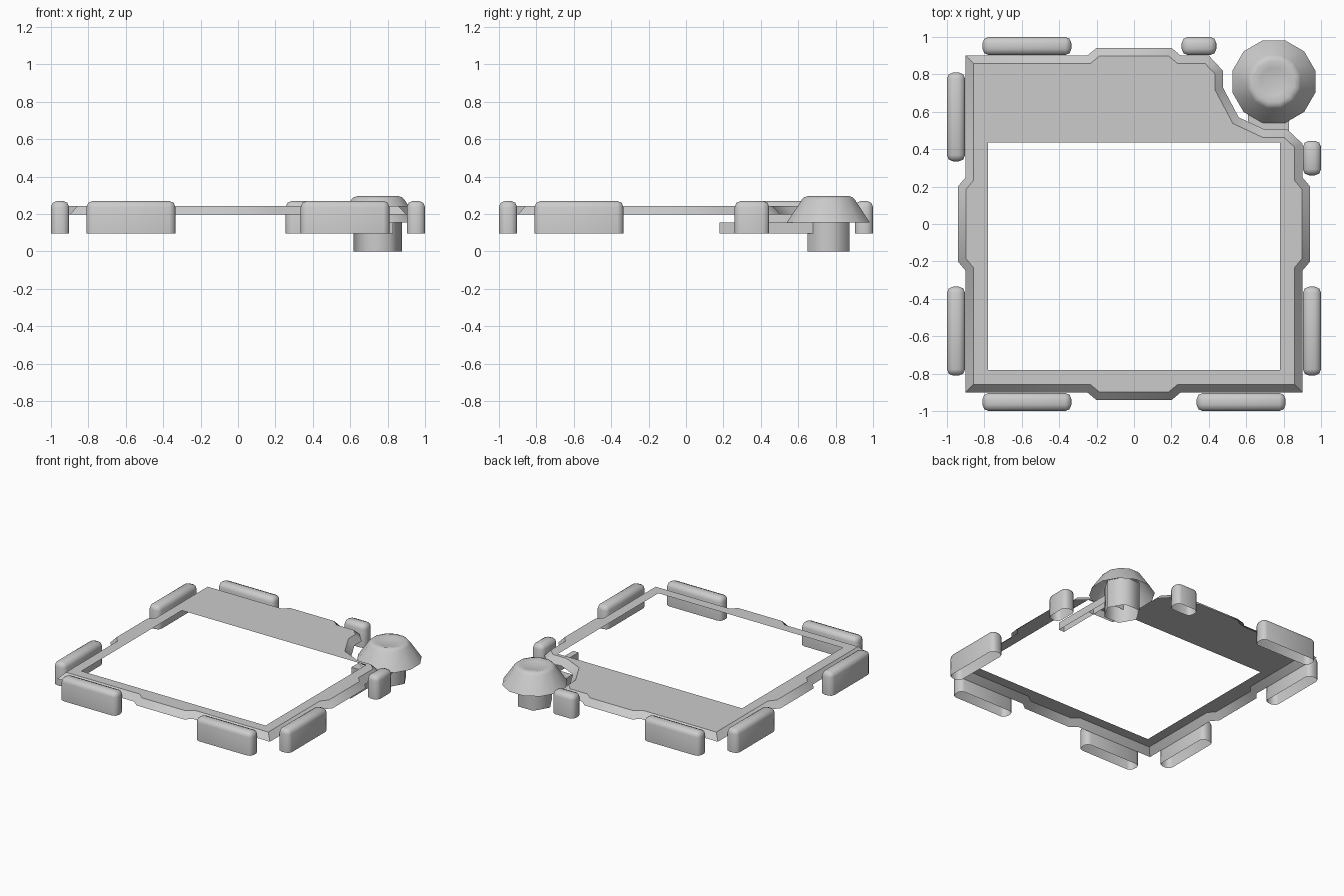
import bpy, bmesh, math
from mathutils import Vector, Matrix

cube = bpy.data.objects.get("Cube")
if cube:
    bpy.data.objects.remove(cube, do_unlink=True)

grey = bpy.data.materials.new("plain grey")
grey.use_nodes = True
shade = (0.6, 0.6, 0.6, 1)
grey.diffuse_color = shade
grey.node_tree.nodes["Principled BSDF"].inputs["Base Color"].default_value = shade


def finish(name, bm, angle=40):
    """Turn a bmesh into a shaded object."""
    mesh = bpy.data.meshes.new(name)
    bm.to_mesh(mesh)
    bm.free()
    mesh.materials.append(grey)
    obj = bpy.data.objects.new(name, mesh)
    bpy.context.collection.objects.link(obj)
    bpy.ops.object.select_all(action='DESELECT')
    obj.select_set(True)
    bpy.context.view_layer.objects.active = obj
    bpy.ops.object.shade_smooth_by_angle(angle=math.radians(angle))
    return obj


def inset(points, distance):
    """Mitred inward offset of a counter-clockwise outline."""
    result = []
    for i, p in enumerate(points):
        a = (p - points[i - 1]).normalized()
        b = (points[(i + 1) % len(points)] - p).normalized()
        na, nb = Vector((-a.y, a.x)), Vector((-b.y, b.x))
        result.append(p + (na + nb) * distance / (1 + na.dot(nb)))
    return result


def loop_edges(bm, verts):
    return [bm.edges.new((verts[i - 1], verts[i])) for i in range(len(verts))]


def open_block(name, x0, x1, y0, y1, z0, z1, bevel=0.0):
    """Box with rounded sides and top, open underneath."""
    bm = bmesh.new()
    bmesh.ops.create_cube(bm, size=1)
    for v in bm.verts:
        v.co = Vector(((x0 + x1) / 2 + v.co.x * (x1 - x0),
                       (y0 + y1) / 2 + v.co.y * (y1 - y0),
                       (z0 + z1) / 2 + v.co.z * (z1 - z0)))
    if bevel:
        edges = [e for e in bm.edges if max(v.co.z for v in e.verts) > z0 + 0.01]
        bmesh.ops.bevel(bm, geom=edges, offset=bevel, segments=2,
                        profile=0.5, affect='EDGES')
    bm.normal_update()
    bottom = [f for f in bm.faces if f.normal.z < -0.9]
    bmesh.ops.delete(bm, geom=bottom, context='FACES')
    return finish(name, bm, 50)


# Frame: sloped rim around a flat panel with a large opening
bump = [(0.9, -0.25), (0.942, -0.2), (0.942, 0.2), (0.9, 0.25)]
notch = [(0.9, 0.43), (0.82, 0.505), (0.7, 0.505), (0.56, 0.57),
         (0.475, 0.73), (0.475, 0.82), (0.4, 0.9)]
outline = []
for k in range(4):
    turn = Matrix.Rotation(k * math.pi / 2, 2)
    corner = notch if k == 0 else [(0.9, 0.9)]
    outline += [turn @ Vector(p) for p in bump + corner]

bm = bmesh.new()
outer = [bm.verts.new((p.x, p.y, 0.197)) for p in outline]
inner = [bm.verts.new((p.x, p.y, 0.243)) for p in inset(outline, 0.043)]
for i in range(len(outer)):
    bm.faces.new((outer[i - 1], outer[i], inner[i], inner[i - 1]))
rim = [bm.edges.get((inner[i - 1], inner[i])) for i in range(len(inner))]
opening = [bm.verts.new((x, y, 0.243)) for x, y in
           ((-0.78, -0.78), (0.78, -0.78), (0.78, 0.435), (-0.78, 0.435))]
bmesh.ops.triangle_fill(bm, edges=rim + loop_edges(bm, opening), use_beauty=True)
bm.normal_update()
for f in bm.faces:
    if f.normal.z < 0:
        f.normal_flip()
finish("frame", bm)

# Edge bumpers: start and end along each side
for name, side, start, end in (
        ("front_bumper_right", "front", -0.81, -0.335),
        ("front_bumper_left", "front", 0.335, 0.81),
        ("back_bumper_right", "back", -0.81, -0.335),
        ("back_bumper_short", "back", 0.255, 0.44),
        ("right_bumper_front", "right", -0.81, -0.335),
        ("right_bumper_back", "right", 0.335, 0.81),
        ("left_bumper_front", "left", -0.81, -0.335),
        ("left_bumper_short", "left", 0.26, 0.445)):
    low, high = (0.903, 1.0) if side in ("back", "left") else (-1.0, -0.903)
    if side in ("front", "back"):
        spans = (start, end, low, high)
    else:
        spans = (low, high, start, end)
    open_block(name, *spans, 0.097, 0.27, 0.033)

# Bracket that carries the knob
open_block("bracket_arm", 0.785, 0.83, 0.18, 0.68, 0.097, 0.155)
open_block("bracket_plate", 0.61, 0.83, 0.5, 0.68, 0.097, 0.155)


def lathe(name, profile, sides, phase, angle):
    """Revolve a profile of radius and height around the knob axis."""
    bm = bmesh.new()
    rings = []
    for r, z in profile:
        rings.append([bm.verts.new((0.748 + r * math.cos(a), 0.761 + r * math.sin(a), z))
                      for a in (phase + i * math.tau / sides for i in range(sides))])
    for low, high in zip(rings, rings[1:]):
        for i in range(sides):
            bm.faces.new((low[i - 1], low[i], high[i], high[i - 1]))
    bmesh.ops.remove_doubles(bm, verts=bm.verts, dist=0.0001)
    return finish(name, bm, angle)


# Knob: flared cap with a shallow dimple, on a hexagonal post
lathe("knob_cap", [(0.229, 0.155), (0.146, 0.278), (0.135, 0.289), (0.113, 0.296),
                   (0.075, 0.286), (0, 0.28)], 12, math.pi / 12, 40)
lathe("knob_post", [(0.13, 0), (0.13, 0.22)], 6, 0, 65)
